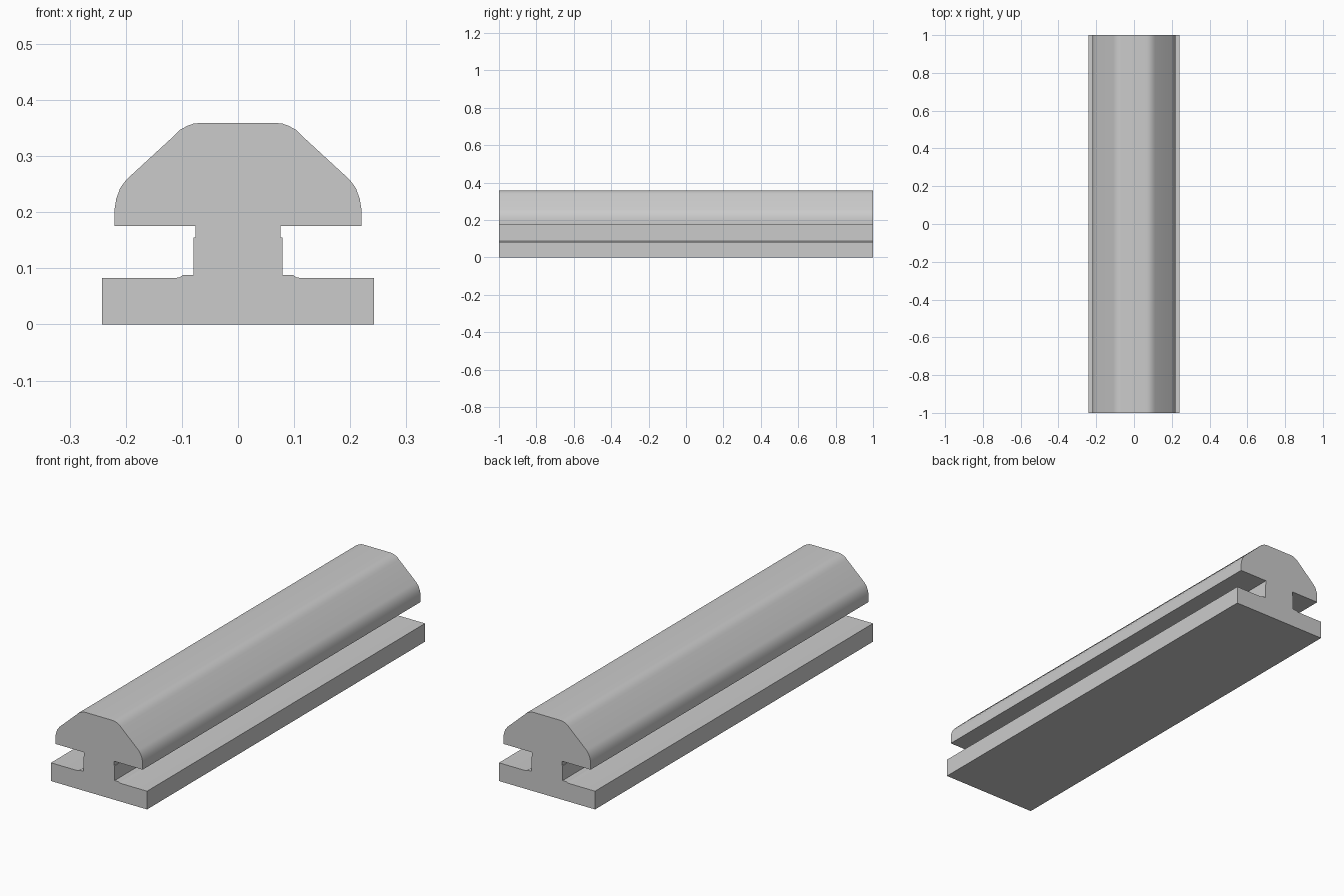
import bpy, bmesh, math

cube = bpy.data.objects.get("Cube")
if cube:
    bpy.data.objects.remove(cube, do_unlink=True)

# Plain grey finish
grey = bpy.data.materials.new("plain_grey")
grey.use_nodes = True
colour = (0.6, 0.6, 0.6, 1)
grey.diffuse_color = colour
grey.node_tree.nodes["Principled BSDF"].inputs["Base Color"].default_value = colour

# Half of the cross-section, from the base up to the crown
half = [
    (0.242, 0), (0.242, 0.083),                                   # base flange
    (0.11, 0.083), (0.104, 0.084), (0.098, 0.088), (0.079, 0.088),  # raised foot
    (0.079, 0.155), (0.076, 0.155), (0.076, 0.175),               # neck
    (0.22, 0.175), (0.22, 0.205), (0.217, 0.224),                 # head side
    (0.21, 0.243), (0.199, 0.258),
    (0.112, 0.338), (0.103, 0.347), (0.09, 0.354),                # crown
    (0.079, 0.358), (0.067, 0.359),
]
profile = half + [(-x, z) for x, z in reversed(half)]

# Extrude the section along the full length
bm = bmesh.new()
section = bm.faces.new([bm.verts.new((x, -1, z)) for x, z in profile])
result = bmesh.ops.extrude_face_region(bm, geom=[section], use_keep_orig=True)
moved = [v for v in result["geom"] if isinstance(v, bmesh.types.BMVert)]
bmesh.ops.translate(bm, verts=moved, vec=(0, 2, 0))
bmesh.ops.recalc_face_normals(bm, faces=bm.faces)

mesh = bpy.data.meshes.new("slotted_rail")
bm.to_mesh(mesh)
bm.free()
mesh.materials.append(grey)
rail = bpy.data.objects.new("slotted_rail", mesh)
bpy.context.collection.objects.link(rail)

# Smooth rounded corners, crisp edges elsewhere
bpy.ops.object.select_all(action="DESELECT")
rail.select_set(True)
bpy.context.view_layer.objects.active = rail
bpy.ops.object.shade_smooth_by_angle(angle=math.radians(30))
